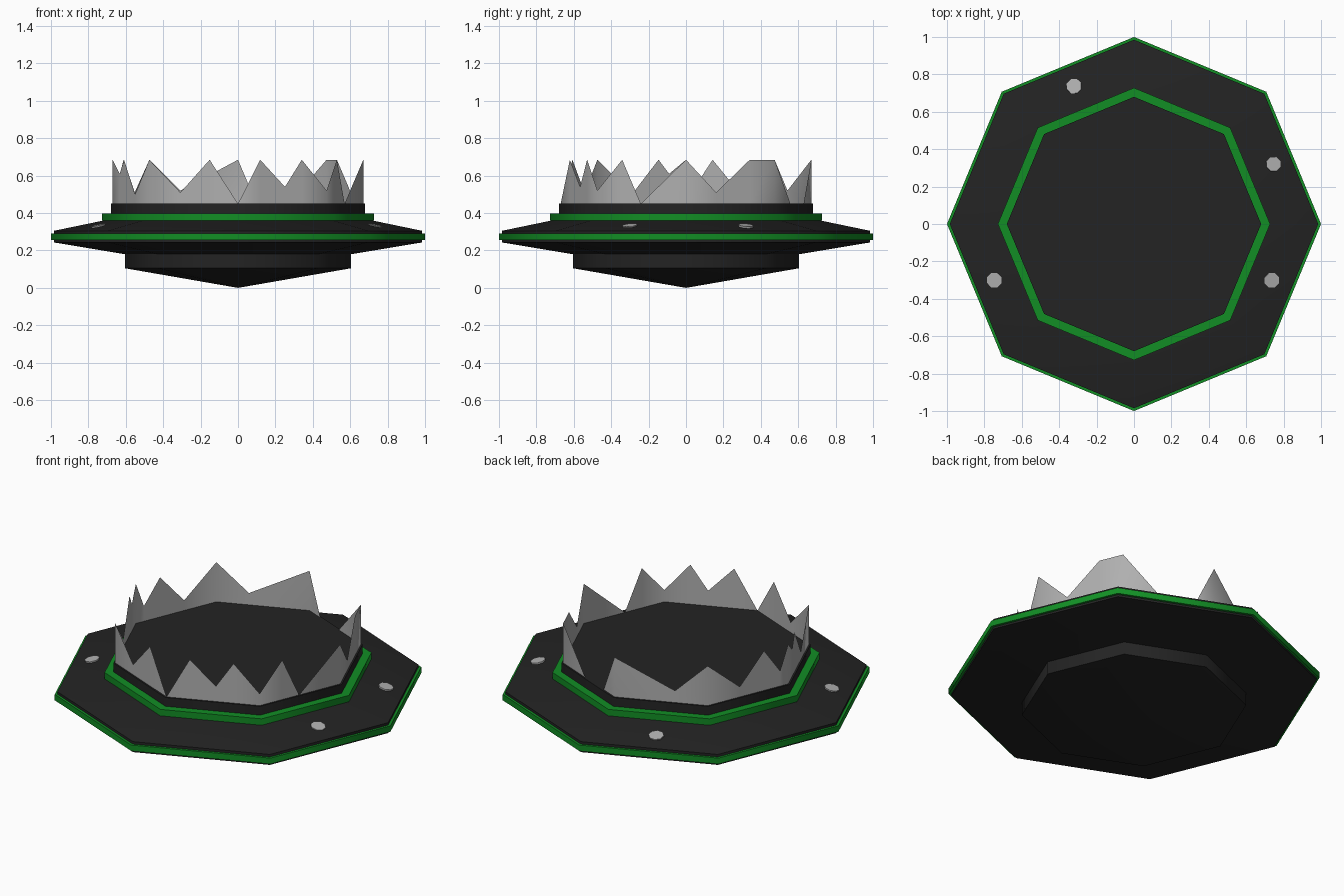
import bpy, bmesh, math
from mathutils import Vector

cube = bpy.data.objects.get("Cube")
if cube:
    bpy.data.objects.remove(cube)

SIDES = 8


def material(name, rgb):
    m = bpy.data.materials.new(name)
    m.use_nodes = True
    m.diffuse_color = (*rgb, 1)
    bsdf = m.node_tree.nodes["Principled BSDF"]
    bsdf.inputs["Base Color"].default_value = (*rgb, 1)
    bsdf.inputs["Roughness"].default_value = 0.7
    return m


BLACK = material("charcoal black", (0.017, 0.017, 0.017))
GREEN = material("deep green", (0.006, 0.27, 0.018))
GREY = material("light grey", (0.43, 0.43, 0.43))


def finish(name, bm, mat, recalc=True):
    if recalc:
        bmesh.ops.recalc_face_normals(bm, faces=bm.faces)
    mesh = bpy.data.meshes.new(name)
    bm.to_mesh(mesh)
    bm.free()
    mesh.materials.append(mat)
    ob = bpy.data.objects.new(name, mesh)
    bpy.context.collection.objects.link(ob)
    bpy.ops.object.select_all(action="DESELECT")
    ob.select_set(True)
    bpy.context.view_layer.objects.active = ob
    bpy.ops.object.shade_smooth_by_angle(angle=math.radians(50))
    return ob


def corner(k, r, z):
    a = math.tau * (k % SIDES) / SIDES
    return Vector((r * math.cos(a), r * math.sin(a), z))


def turned(name, profile, mat, closed=False):
    """Octagonal solid from (radius, height) pairs; radius 0 is a pole."""
    bm = bmesh.new()
    rings = []
    for r, z in profile:
        if r == 0:
            rings.append([bm.verts.new((0, 0, z))] * SIDES)
        else:
            rings.append([bm.verts.new(corner(k, r, z)) for k in range(SIDES)])
    pairs = list(zip(rings, rings[1:]))
    if closed:
        pairs.append((rings[-1], rings[0]))
    for low, high in pairs:
        for k in range(SIDES):
            n = (k + 1) % SIDES
            bm.faces.new(dict.fromkeys((low[k], low[n], high[n], high[k])))
    return finish(name, bm, mat)


# Saucer body
turned("hull", [(0, 0), (0.605, 0.105), (0.605, 0.18), (0.985, 0.243),
                (0.985, 0.305), (0.70, 0.364), (0.68, 0.364),
                (0.68, 0.45), (0, 0.45)], BLACK)

# Green trim bands
for name, inner, outer, low, high in (("rim_band", 0.95, 1.0, 0.255, 0.29),
                                      ("deck_band", 0.66, 0.728, 0.36, 0.398)):
    turned(name, [(inner, low), (outer, low), (outer, high), (inner, high)],
           GREEN, closed=True)

# Broken glass wall: (distance in octagon sides, height) round the outline
TOP, BASE = 0.685, 0.45
outline = [(0, TOP), (0.34, 0.51), (0.72, TOP), (1, TOP), (1.43, BASE),
           (1.79, BASE), (2, TOP), (2.65, 0.52), (3, TOP), (3.4, 0.51),
           (3.7, TOP), (3.9, 0.54), (4, TOP), (4.19, 0.61), (4.31, TOP),
           (4.61, 0.5), (5, TOP), (5.35, 0.51), (5.68, TOP), (6, BASE),
           (6.25, TOP), (6.53, 0.54), (6.72, TOP), (7, 0.52), (7.28, TOP),
           (7.49, BASE)]
bm = bmesh.new()
lower, upper = [], []
for u, z in outline:
    k = int(u)
    p = corner(k, 0.67, 0).lerp(corner(k + 1, 0.67, 0), u - k)
    lower.append(bm.verts.new((p.x, p.y, BASE - 0.005)))
    upper.append(bm.verts.new((p.x, p.y, z)))
for i in range(len(outline)):
    j = (i + 1) % len(outline)
    bm.faces.new((lower[i], lower[j], upper[j], upper[i]))
finish("broken_dome_glass", bm, GREY, recalc=False)

# Small lights lying on the sloping deck
for i, (x, y) in enumerate(((-0.32, 0.735), (0.745, 0.32),
                            (0.735, -0.3), (-0.745, -0.3))):
    normal = Vector((x, y, 0)).normalized() * 0.22 + Vector((0, 0, 1))
    bm = bmesh.new()
    bmesh.ops.create_cone(bm, cap_ends=True, segments=SIDES, radius1=0.042,
                          radius2=0.042, depth=0.02)
    ob = finish(f"deck_light_{i + 1}", bm, GREY)
    ob.location = (x, y, 0.326)
    ob.rotation_euler = normal.to_track_quat("Z", "Y").to_euler()
